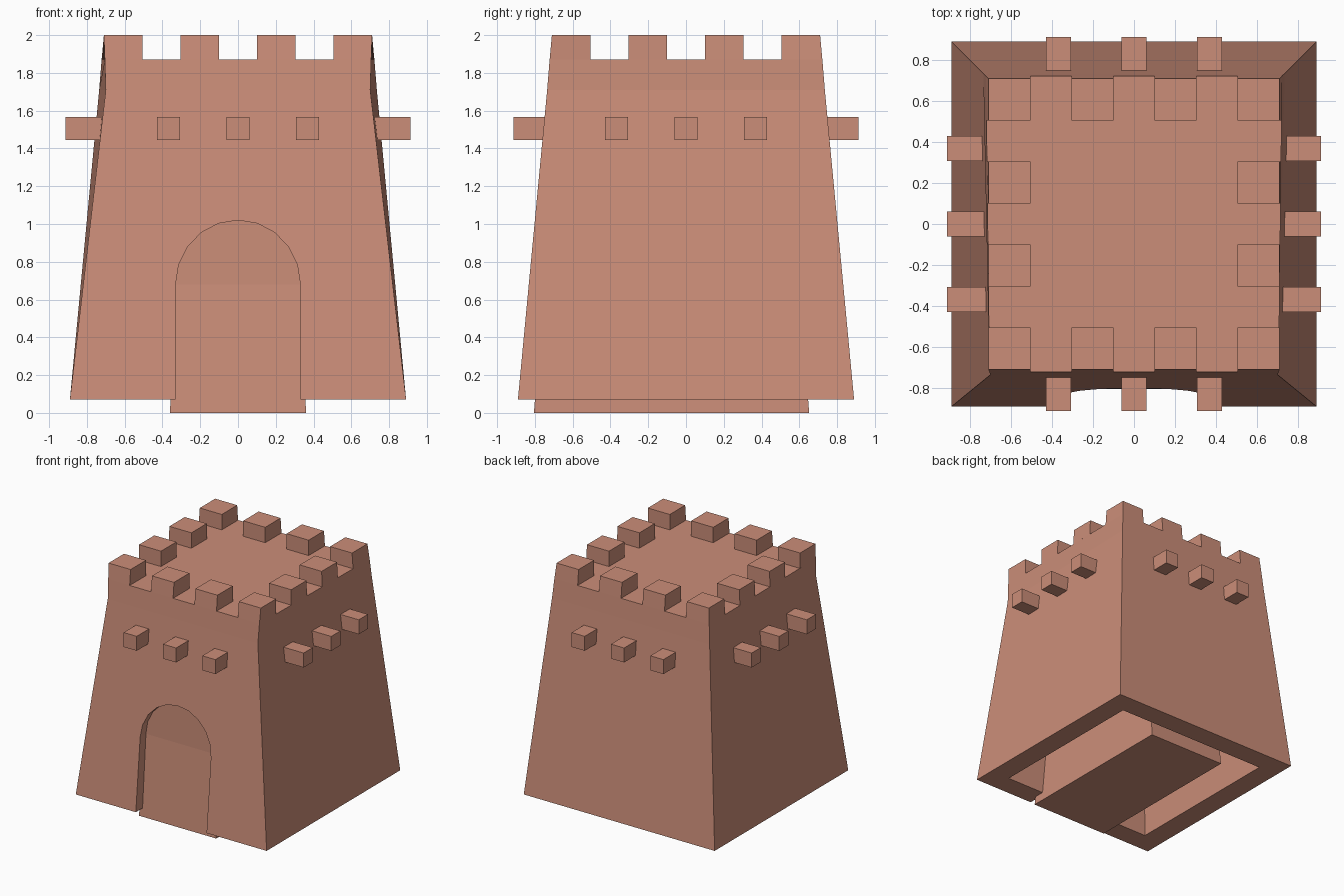
import bpy, bmesh, math

if "Cube" in bpy.data.objects:
    bpy.data.objects.remove(bpy.data.objects["Cube"])

clay = bpy.data.materials.new("terracotta")
clay.use_nodes = True
COLOUR = (0.60, 0.27, 0.19, 1)
clay.diffuse_color = COLOUR
clay.node_tree.nodes["Principled BSDF"].inputs["Base Color"].default_value = COLOUR


def finish(name, bm):
    bmesh.ops.recalc_face_normals(bm, faces=bm.faces)
    mesh = bpy.data.meshes.new(name)
    bm.to_mesh(mesh)
    bm.free()
    mesh.materials.append(clay)
    obj = bpy.data.objects.new(name, mesh)
    bpy.context.collection.objects.link(obj)
    return obj


def ring(z, front_x, back_x, front_y, back_y):
    return [(-front_x, front_y, z), (front_x, front_y, z),
            (back_x, back_y, z), (-back_x, back_y, z)]


def loft(name, rings):
    """Closed skin through a stack of rings, capped at both ends."""
    bm = bmesh.new()
    loops = [[bm.verts.new(p) for p in r] for r in rings]
    n = len(loops[0])
    for low, high in zip(loops, loops[1:]):
        for i in range(n):
            j = (i + 1) % n
            bm.faces.new((low[i], low[j], high[j], high[i]))
    bm.faces.new(loops[0][::-1])
    bm.faces.new(loops[-1])
    return finish(name, bm)


def box(name, x0, x1, y0, y1, z0, z1):
    return loft(name, [[(x0, y0, z), (x1, y0, z), (x1, y1, z), (x0, y1, z)]
                       for z in (z0, z1)])


BASE, BREAK, ROOF, TOP = 0.07, 1.71, 1.87, 2.0

# Hollow tapered tower: cavity ceiling, down the inside, up the outside
tower = loft("tower", [
    ring(1.6, 0.6, 0.6, -0.6, 0.6),
    ring(BASE, 0.71, 0.71, -0.71, 0.71),
    ring(BASE, 0.89, 0.89, -0.89, 0.89),
    ring(BREAK, 0.70, 0.735, -0.735, 0.735),
    ring(ROOF, 0.705, 0.722, -0.722, 0.722)])

# Arched doorway cut through the front wall
arch = [(0.33, -0.2), (0.33, 0.68)]
arch += [(0.33 * math.cos(a), 0.68 + 0.34 * math.sin(a))
         for a in (math.pi * i / 10 for i in range(1, 10))]
arch += [(-0.33, 0.68), (-0.33, -0.2)]
cutter = loft("arch_cutter", [[(x, y, z) for x, z in arch] for y in (-1.1, -0.5)])
cutter.hide_render = True
cutter.hide_viewport = True
cutter.display_type = 'WIRE'
cut = tower.modifiers.new("doorway", 'BOOLEAN')
cut.operation = 'DIFFERENCE'
cut.solver = 'EXACT'
cut.object = cutter

# Long inner block that closes the doorway
loft("door_block", [
    ring(0, 0.36, 0.36, -0.805, 0.652),
    ring(0.68, 0.335, 0.335, -0.755, 0.60),
    ring(1.5, 0.33, 0.33, -0.75, 0.59)])

# Battlements around the roof edge, outer faces following the wall slope
cells = [(-0.71, -0.505), (-0.305, -0.1), (0.1, 0.305), (0.505, 0.71)]


def flare(x, y):
    side = 0.7135 + 0.012 * y
    return (math.copysign(side, x) if abs(x) == 0.71 else x,
            math.copysign(0.722, y) if abs(y) == 0.71 else y)


for i, (x0, x1) in enumerate(cells):
    for j, (y0, y1) in enumerate(cells):
        if i in (0, 3) or j in (0, 3):
            plan = [(x0, y0), (x1, y0), (x1, y1), (x0, y1)]
            loft(f"battlement_{i}_{j}",
                 [[(*flare(x, y), ROOF) for x, y in plan],
                  [(x, y, TOP) for x, y in plan]])

# Beam ends poking out of every wall
HALF = 0.061
for k in (-1, 0, 1):
    c = 0.367 * k
    for s, (near, far) in {"negative": (-0.912, -0.70), "positive": (0.70, 0.912)}.items():
        box(f"beam_x_{s}_{k + 1}", near, far, c - HALF, c + HALF, 1.445, 1.567)
        box(f"beam_y_{s}_{k + 1}", c - HALF, c + HALF, near, far, 1.445, 1.567)
